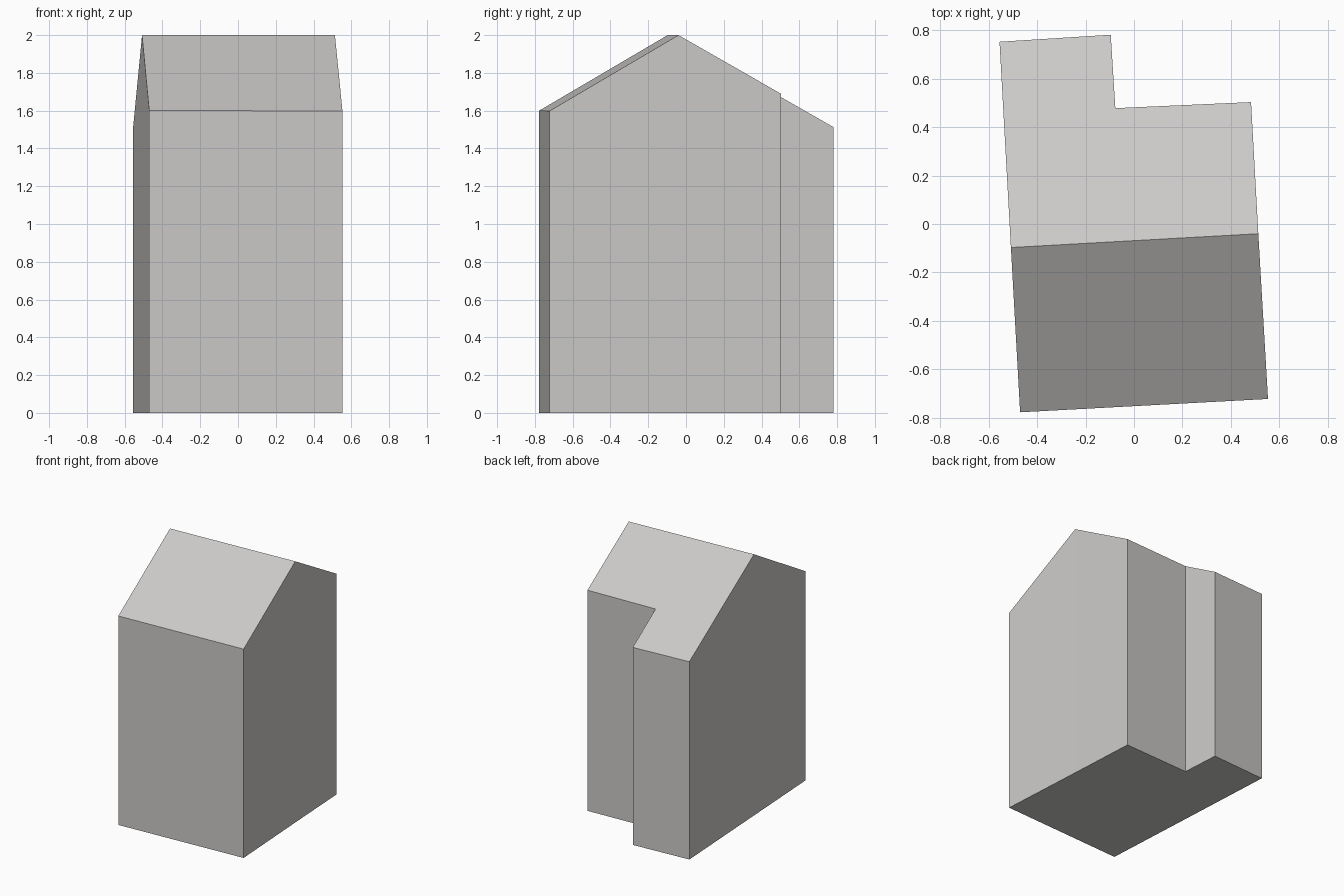
import bpy, bmesh, math
from mathutils import Vector

if "Cube" in bpy.data.objects:
    bpy.data.objects.remove(bpy.data.objects["Cube"])

# Footprint, anticlockwise from front left; indices 2 and 7 lie under the ridge
outline = [Vector(p) for p in (
    (-0.47, -0.777), (0.553, -0.722), (0.513, -0.04), (0.483, 0.503),
    (-0.077, 0.478), (-0.096, 0.781), (-0.555, 0.752), (-0.508, -0.097))]
RIDGE_R, RIDGE_L = 2, 7
along = (outline[RIDGE_R] - outline[RIDGE_L]).normalized()
normal = Vector((-along.y, along.x))


def roof_height(p):
    """Two roof slopes falling away from the ridge line."""
    d = (p - outline[RIDGE_L]).dot(normal)
    return 2.0 - (0.571 * d if d > 0 else -0.587 * d)


# House body: floor, walls and the two roof slopes
bm = bmesh.new()
low = [bm.verts.new((p.x, p.y, 0)) for p in outline]
high = [bm.verts.new((p.x, p.y, roof_height(p))) for p in outline]
n = len(outline)
bm.faces.new(low[::-1])
for i in range(n):
    j = (i + 1) % n
    bm.faces.new((low[i], low[j], high[j], high[i]))
bm.faces.new((high[0], high[1], high[2], high[7]))
bm.faces.new(high[2:8])

# Merge the wall halves that lie in one plane
bmesh.ops.dissolve_limit(bm, angle_limit=math.radians(1),
                         verts=bm.verts[:], edges=bm.edges[:])
bmesh.ops.recalc_face_normals(bm, faces=bm.faces[:])

mesh = bpy.data.meshes.new("house_body")
bm.to_mesh(mesh)
bm.free()
house = bpy.data.objects.new("house_body", mesh)
bpy.context.collection.objects.link(house)

# One plain grey
grey = bpy.data.materials.new("light_grey")
grey.diffuse_color = (0.6, 0.59, 0.58, 1)
grey.use_nodes = True
grey.node_tree.nodes["Principled BSDF"].inputs["Base Color"].default_value = grey.diffuse_color
mesh.materials.append(grey)
